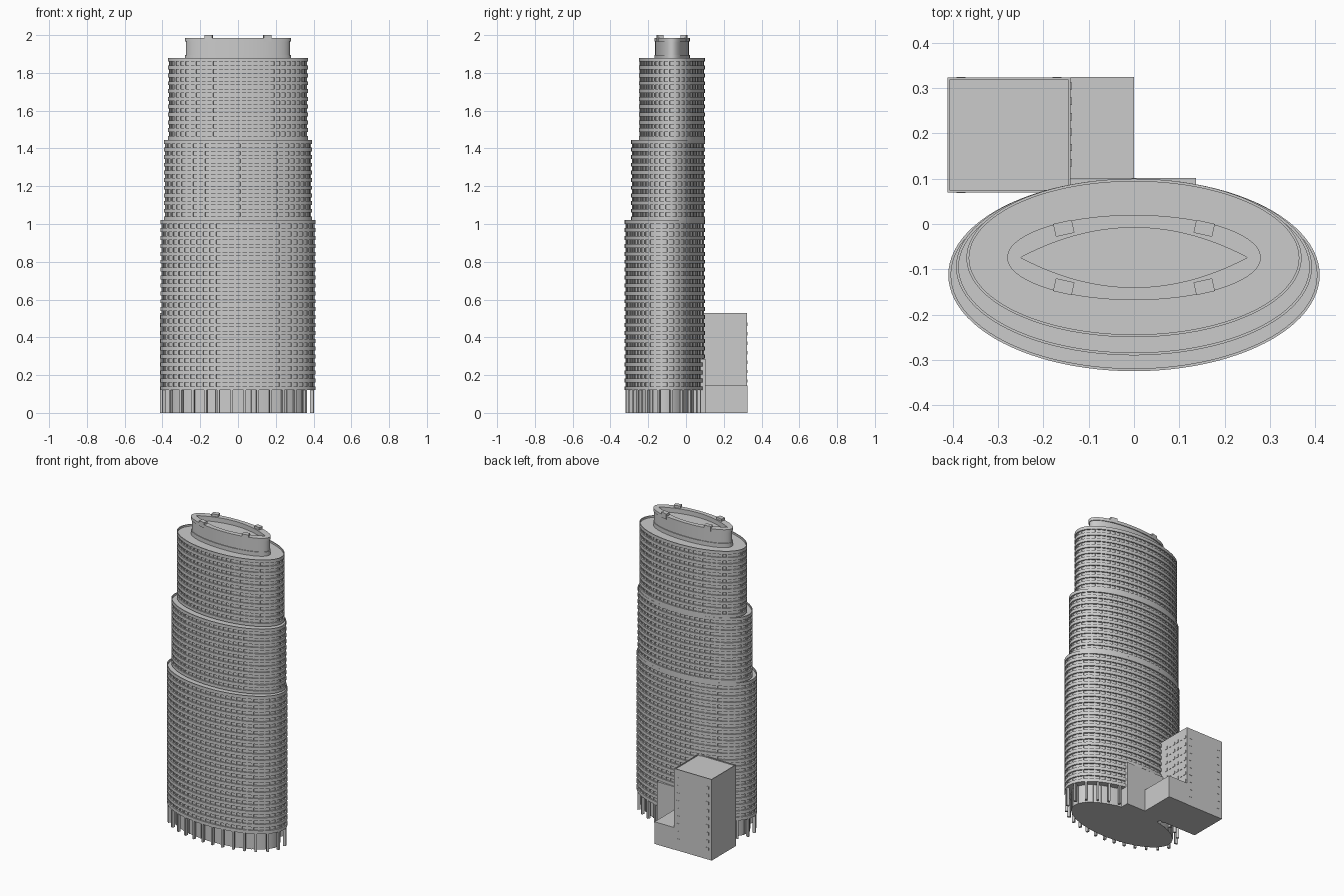
import bpy, math
from math import sin, cos, pi

if "Cube" in bpy.data.objects:
    bpy.data.objects.remove(bpy.data.objects["Cube"])

N = 96


def ellipse(a, b, cy, z):
    return [(a * cos(2 * pi * i / N), cy + b * sin(2 * pi * i / N), z) for i in range(N)]


def lens(a, b, cy, z):
    pts = []
    for i in range(N):
        t = 2 * pi * i / N
        pts.append((a * cos(t), cy + b * sin(t) * abs(sin(t)), z))
    return pts


def finish(name, verts, faces, smooth=False):
    me = bpy.data.meshes.new(name)
    me.from_pydata(verts, [], faces)
    me.update()
    ob = bpy.data.objects.new(name, me)
    bpy.context.collection.objects.link(ob)
    if smooth:
        bpy.ops.object.select_all(action='DESELECT')
        ob.select_set(True)
        bpy.context.view_layer.objects.active = ob
        bpy.ops.object.shade_smooth_by_angle(angle=math.radians(30))
    return ob


def loft(name, rings):
    """Skin stacked closed rings and cap both ends."""
    verts = [p for r in rings for p in r]
    faces = []
    for k in range(len(rings) - 1):
        for i in range(N):
            j = (i + 1) % N
            faces.append((k * N + i, k * N + j, (k + 1) * N + j, (k + 1) * N + i))
    faces.append(tuple(reversed(range(N))))
    faces.append(tuple(range((len(rings) - 1) * N, len(rings) * N)))
    return finish(name, verts, faces, True)


BOX_FACES = [(0, 3, 2, 1), (4, 5, 6, 7), (0, 1, 5, 4), (1, 2, 6, 5), (2, 3, 7, 6), (3, 0, 4, 7)]


def boxes(name, items):
    """Each item: centre x, y, bottom z, top z, size x, size y, turn about z."""
    verts, faces = [], []
    for x, y, z0, z1, sx, sy, r in items:
        o = len(verts)
        for z in (z0, z1):
            for u, v in ((-1, -1), (1, -1), (1, 1), (-1, 1)):
                px, py = u * sx / 2, v * sy / 2
                verts.append((x + px * cos(r) - py * sin(r), y + px * sin(r) + py * cos(r), z))
        faces += [tuple(o + i for i in f) for f in BOX_FACES]
    return finish(name, verts, faces)


def around(a, b, cy, count, z0, z1, width, depth):
    """Boxes evenly spaced along an ellipse, facing outwards."""
    fine = 2000
    pts = [(a * cos(2 * pi * i / fine), b * sin(2 * pi * i / fine)) for i in range(fine + 1)]
    total = sum(math.dist(pts[i], pts[i + 1]) for i in range(fine))
    out, run, k = [], 0.0, 0
    for i in range(fine):
        if k < count and run >= (k + 0.5) * total / count:
            x, y = pts[i]
            out.append((x, cy + y, z0, z1, depth, width, math.atan2(y / b ** 2, x / a ** 2)))
            k += 1
        run += math.dist(pts[i], pts[i + 1])
    return out


# Three stepped tiers: projecting floor bands, recessed glazing, parapet
BACK = 0.10
tiers = [("lower", 0.41, -0.325, 0.12, 1.02, 21),
         ("middle", 0.393, -0.29, 1.02, 1.445, 10),
         ("upper", 0.37, -0.25, 1.445, 1.88, 10)]
for label, a, front, z0, z1, floors in tiers:
    cy, b = (BACK + front) / 2, (BACK - front) / 2
    d = 0.010
    h = (z1 - z0) / (floors + 0.5)
    rings = []
    for f in range(floors + 1):
        z = z0 + f * h
        rings += [ellipse(a, b, cy, z), ellipse(a, b, cy, z + h * 0.5)]
        if f < floors:
            rings += [ellipse(a - d, b - d, cy, z + h * 0.5), ellipse(a - d, b - d, cy, z + h)]
    # parapet rim with sunken roof
    rings += [ellipse(a - 0.006, b - 0.006, cy, z1), ellipse(a - 0.006, b - 0.006, cy, z1 - 0.012)]
    loft(label + "_tier", rings)
    boxes(label + "_window_piers",
          around(a - d, b - d, cy, 56, z0 + 0.002, z1 - 0.015, 0.010, 0.010))

# Lobby with mullions and perimeter columns
loft("lobby", [ellipse(0.365, 0.172, -0.112, 0), ellipse(0.365, 0.172, -0.112, 0.122)])
boxes("lobby_mullions", around(0.365, 0.172, -0.112, 36, 0, 0.121, 0.006, 0.006))
boxes("perimeter_columns", around(0.398, 0.201, -0.112, 28, 0, 0.122, 0.013, 0.018))

# Crown: oval wall with a reveal and a pointed-oval sunken roof
CY = -0.074
loft("crown", [ellipse(0.28, 0.094, CY, 1.865), ellipse(0.28, 0.094, CY, 1.895),
               ellipse(0.275, 0.089, CY, 1.895), ellipse(0.275, 0.089, CY, 1.965),
               ellipse(0.28, 0.094, CY, 1.965), ellipse(0.28, 0.094, CY, 1.985),
               lens(0.25, 0.066, CY, 1.985), lens(0.25, 0.066, CY, 1.955)])
boxes("crown_blocks", [(sx * 0.155, CY + sy * 0.0645, 1.965, 2.0, 0.042, 0.029, -sx * sy * 0.22)
                       for sx in (-1, 1) for sy in (-1, 1)])


def block(name, x0, x1, y0, y1, z0, z1):
    return boxes(name, [((x0 + x1) / 2, (y0 + y1) / 2, z0, z1, x1 - x0, y1 - y0, 0)])


# Rear annex: tall block with parapet, low wing and link to the tower
block("annex_block", -0.412, -0.14, 0.07, 0.323, 0, 0.524)
t = 0.005
boxes("annex_parapet", [(-0.276, 0.07 + t / 2, 0.524, 0.53, 0.272, t, 0),
                        (-0.276, 0.323 - t / 2, 0.524, 0.53, 0.272, t, 0),
                        (-0.412 + t / 2, 0.1965, 0.524, 0.53, t, 0.243, 0),
                        (-0.14 - t / 2, 0.1965, 0.524, 0.53, t, 0.243, 0)])
block("annex_low_wing", -0.14, 0.0, 0.05, 0.325, 0, 0.145)
block("annex_link", -0.14, 0.137, -0.02, 0.102, 0, 0.285)

# Small projecting windows on the annex
wins = []
for r in range(9):
    z = 0.06 + r * 0.05
    for x in (-0.382, -0.17):
        wins.append((x, 0.323, z, z + 0.018, 0.02, 0.004, 0))
    wins.append((-0.382, 0.07, z, z + 0.018, 0.02, 0.004, 0))
    if z > 0.15:
        for c in range(6):
            wins.append((-0.14, 0.135 + c * 0.034, z, z + 0.018, 0.006, 0.016, 0))
boxes("annex_windows", wins)
